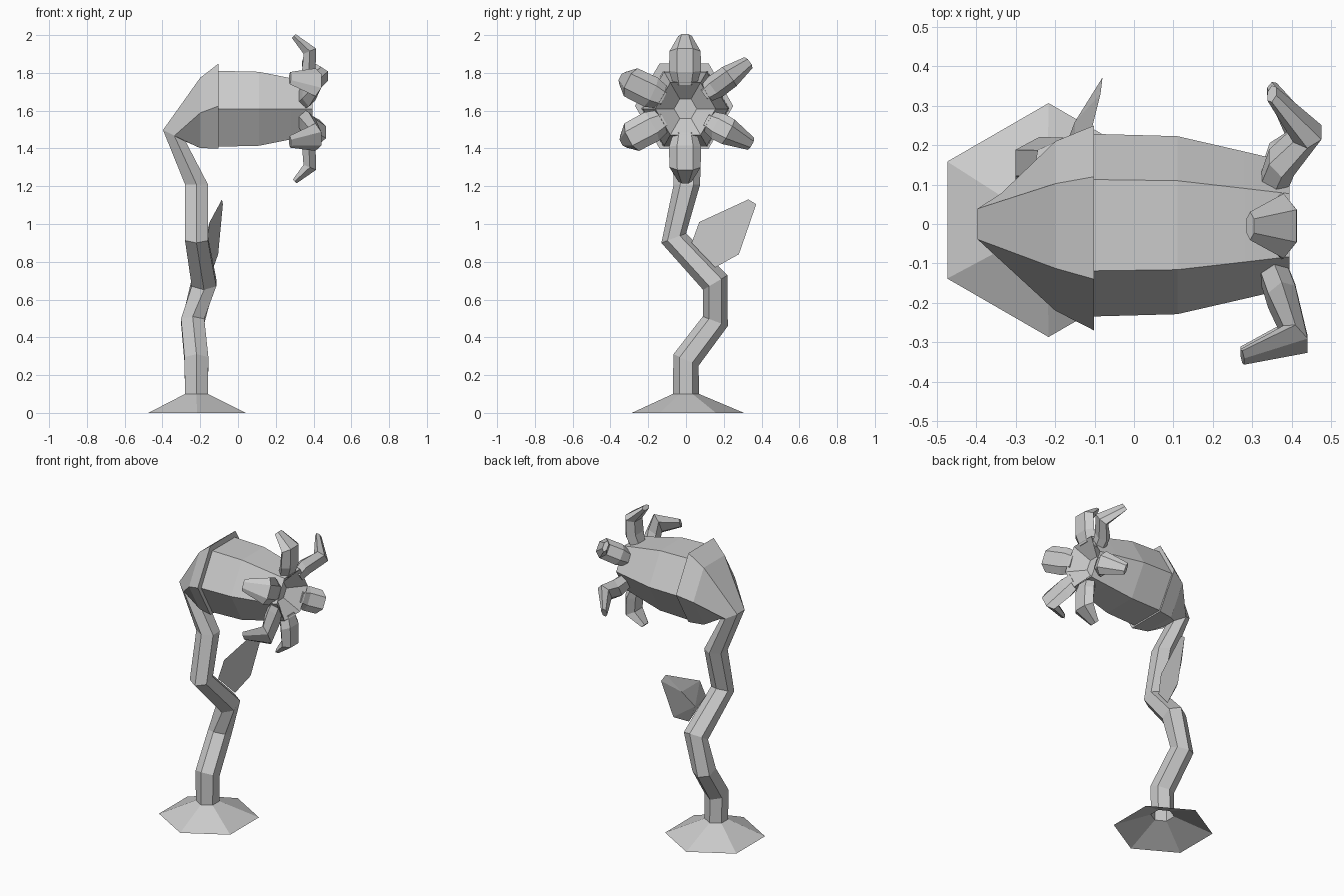
import bpy, bmesh
from math import sin, cos, radians
from mathutils import Vector

if "Cube" in bpy.data.objects:
    bpy.data.objects.remove(bpy.data.objects["Cube"])


def make_object(name, bm):
    bmesh.ops.recalc_face_normals(bm, faces=bm.faces)
    mesh = bpy.data.meshes.new(name)
    bm.to_mesh(mesh)
    bm.free()
    ob = bpy.data.objects.new(name, mesh)
    bpy.context.collection.objects.link(ob)
    return ob


def hex_ring(centre, u, v, ru, rv):
    """Six points round a centre, with flats facing +u and -u."""
    pts = []
    for i in range(6):
        a = radians(30 + 60 * i)
        pts.append(Vector(centre) + u * (cos(a) * ru) + v * (sin(a) * rv))
    return pts


def loft(name, rings, cap_start, cap_end):
    bm = bmesh.new()
    loops = [[bm.verts.new(p) for p in ring] for ring in rings]
    for a, b in zip(loops, loops[1:]):
        for i in range(6):
            j = (i + 1) % 6
            bm.faces.new((a[i], a[j], b[j], b[i]))
    if cap_start:
        bm.faces.new(loops[0])
    if cap_end:
        bm.faces.new(loops[-1])
    return make_object(name, bm)


# Foot, winding stem and flower cup as one tube, open underneath:
# x, y, z, radius, pitch (about y), roll (about x)
stem = [
    (-0.217, 0.01, 0.0, 0.297, 0, 0),
    (-0.22, 0.0, 0.10, 0.07, 0, 0),
    (-0.22, 0.0, 0.28, 0.073, 0, -25),
    (-0.24, 0.155, 0.485, 0.071, 0, -21),
    (-0.18, 0.155, 0.69, 0.075, 0, 31),
    (-0.22, -0.065, 0.925, 0.07, 0, 21),
    (-0.22, 0.005, 1.21, 0.07, 0, 0),
    (-0.337, 0.0, 1.467, 0.078, 27, 0),
    (-0.20, -0.005, 1.588, 0.215, 90, 0),
    (-0.102, -0.01, 1.625, 0.26, 90, 0),
]
rings = []
for x, y, z, r, pitch, roll in stem:
    p, q = radians(pitch), radians(roll)
    u = Vector((cos(p), 0, -sin(p)))
    v = Vector((0, cos(q), sin(q)))
    rings.append(hex_ring((x, y, z), u, v, r, r))
loft("stem_and_cup", rings, False, True)

# Bulb of the flower with a recessed mouth: x, radius
bulb = [(-0.11, 0.232), (0.11, 0.226), (0.28, 0.187), (0.395, 0.16), (0.31, 0.06)]
up, side = Vector((0, 0, 1)), Vector((0, 1, 0))
loft("flower_bulb",
     [hex_ring((x, -0.003, 1.61), up, side, r, r) for x, r in bulb], True, True)

# Petals: angle, knuckle (x, radius), tip (x, radius), half width
petals = [
    (90, (0.38, 0.305), (0.295, 0.385), 0.085),
    (154, (0.41, 0.32), (0.275, 0.37), 0.085),
    (208, (0.41, 0.32), (0.275, 0.37), 0.085),
    (270, (0.38, 0.31), (0.30, 0.385), 0.085),
    (332, (0.43, 0.26), (0.35, 0.395), 0.075),
    (36, (0.44, 0.29), (0.35, 0.415), 0.065),
]
for n, (angle, knuckle, tip, w) in enumerate(petals):
    a = radians(angle)
    radial = Vector((0, cos(a), sin(a)))
    across = Vector((0, -sin(a), cos(a)))
    ahead = Vector((1, 0, 0))
    path = [(0.355, 0.135), (0.375, 0.20), knuckle, tip]
    pts = [Vector((0, -0.005, 1.61)) + ahead * x + radial * r for x, r in path]
    sizes = [(w * 0.75, 0.035), (w, 0.036), (w * 0.97, 0.036), (0.036, 0.014)]
    rings = []
    for i, (c, (hw, ht)) in enumerate(zip(pts, sizes)):
        along = (pts[min(i + 1, 3)] - pts[max(i - 1, 0)]).normalized()
        thick = along.cross(across).normalized()
        rings.append(hex_ring(c, thick, across, ht / 0.866, hw))
    loft(f"petal_{n + 1}", rings, True, True)

# Leaf: broad flat face with a ridged back
leaf = [
    (-0.08, 0.372, 1.105), (-0.085, 0.33, 1.13), (-0.15, 0.07, 1.01),
    (-0.165, 0.03, 0.90), (-0.13, 0.155, 0.77), (-0.105, 0.28, 0.84),
    (-0.185, 0.17, 0.89), (-0.15, 0.26, 1.01),
]
bm = bmesh.new()
for p in leaf:
    bm.verts.new(p)
bmesh.ops.convex_hull(bm, input=bm.verts)
bmesh.ops.dissolve_limit(bm, angle_limit=radians(6), verts=bm.verts, edges=bm.edges)
make_object("leaf", bm)
